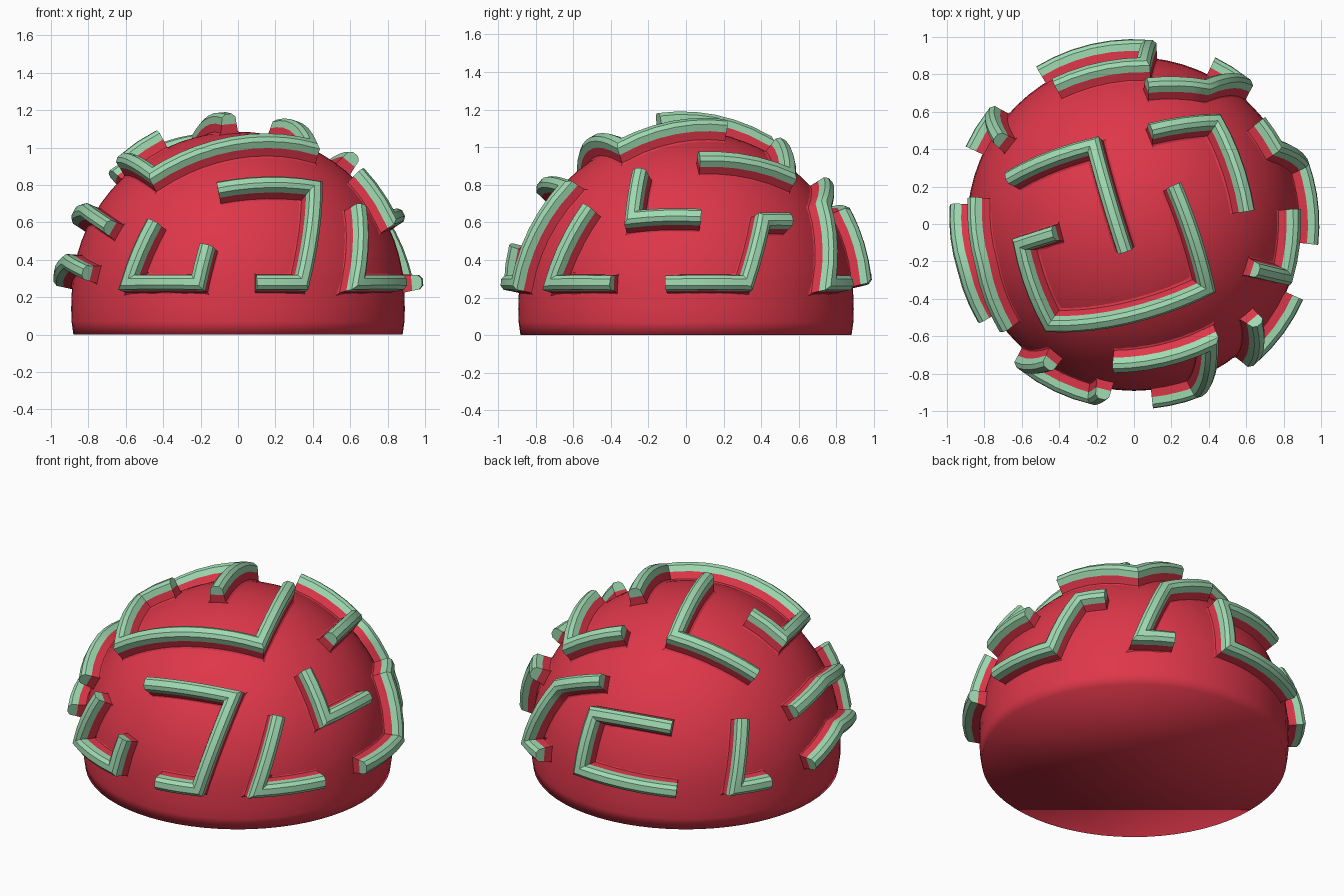
import bpy, bmesh, math
from mathutils import Vector

if "Cube" in bpy.data.objects:
    bpy.data.objects.remove(bpy.data.objects["Cube"])

CENTER = Vector((0, 0, 0.2))
DOME_R = 0.885
TOP_R = 0.98


def material(name, color):
    m = bpy.data.materials.new(name)
    m.diffuse_color = (*color, 1)
    m.use_nodes = True
    m.node_tree.nodes["Principled BSDF"].inputs["Base Color"].default_value = m.diffuse_color
    return m


red = material("coral red", (0.73, 0.038, 0.068))
green = material("mint green", (0.35, 0.70, 0.44))


def finish(bm, name, mats, angle):
    bmesh.ops.recalc_face_normals(bm, faces=bm.faces[:])
    mesh = bpy.data.meshes.new(name)
    bm.to_mesh(mesh)
    bm.free()
    obj = bpy.data.objects.new(name, mesh)
    bpy.context.collection.objects.link(obj)
    for m in mats:
        mesh.materials.append(m)
    bpy.ops.object.select_all(action='DESELECT')
    obj.select_set(True)
    bpy.context.view_layer.objects.active = obj
    bpy.ops.object.shade_smooth_by_angle(angle=math.radians(angle))
    return obj


# Dome body: short wall turning into a hemisphere, with a flat underside
def build_dome(segments=64, steps=18):
    profile = [(0.88, 0), (0.89, 0.07), (0.892, 0.14)]
    for i in range(steps):
        a = i / steps * math.pi / 2
        profile.append((0.89 * math.cos(a), 0.2 + DOME_R * math.sin(a)))
    bm = bmesh.new()
    rings = []
    for r, z in profile:
        rings.append([bm.verts.new((r * math.cos(t), r * math.sin(t), z))
                      for t in (math.tau * k / segments for k in range(segments))])
    for a, b in zip(rings, rings[1:]):
        for k in range(segments):
            j = (k + 1) % segments
            bm.faces.new((a[k], a[j], b[j], b[k]))
    tip = bm.verts.new((0, 0, 0.2 + DOME_R))
    for k in range(segments):
        bm.faces.new((rings[-1][k], rings[-1][(k + 1) % segments], tip))
    bm.faces.new(rings[0][::-1])
    finish(bm, "dome_body", [red], 100)


# Turn a point seen along one axis into a direction from the dome centre
def direction(side, a, b):
    if side == 'top':
        h = math.sqrt(max(TOP_R ** 2 - a * a - b * b, 0.0064))
        return Vector((a, b, h)).normalized()
    b -= CENTER.z
    depth = math.sqrt(max(TOP_R ** 2 - a * a - b * b, 0))
    v = (a, -depth, b) if side == 'front' else (depth, a, b)
    return Vector(v).normalized()


# Ridge section: (half-width offset, distance from the dome centre)
SECTION = [(-0.075, 0.872), (-0.048, 0.892), (-0.042, 0.937), (-0.038, 0.975),
           (-0.018, 0.993), (0.018, 0.993), (0.038, 0.975), (0.042, 0.937),
           (0.048, 0.892), (0.075, 0.872)]
GREEN_STRIPS = range(2, 7)


def build_ridge(name, side, points):
    corners = [direction(side, *p) for p in points]
    path = []
    for a, b in zip(corners, corners[1:]):
        n = max(2, round(a.angle(b) / 0.1))
        path += [a.lerp(b, i / n).normalized() for i in range(n)]
    path.append(corners[-1])

    bm = bmesh.new()
    rings = []
    last = len(path) - 1
    for i, n in enumerate(path):
        t_in = (path[i] - path[i - 1]) if i else (path[1] - path[0])
        t_out = (path[i + 1] - path[i]) if i < last else t_in
        s_in = n.cross(t_in).normalized()
        s_out = n.cross(t_out).normalized()
        across = (s_in + s_out).normalized()
        across /= max(across.dot(s_in), 0.5)      # mitred corner
        rings.append([bm.verts.new(CENTER + n * r + across * w) for w, r in SECTION])
    for a, b in zip(rings, rings[1:]):
        for k in range(len(SECTION) - 1):
            f = bm.faces.new((a[k], a[k + 1], b[k + 1], b[k]))
            f.material_index = int(k in GREEN_STRIPS)
        bm.faces.new((a[0], b[0], b[-1], a[-1]))
    # End caps: red foot below, green cap above
    for ring in (rings[0], rings[-1]):
        bm.faces.new(ring[:3] + ring[7:])
        bm.faces.new(ring[2:8]).material_index = 1
    finish(bm, name, [red, green], 40)


build_dome()

RIDGES = [
    ("crown_ridge_back", 'top', [(-0.68, 0.25), (-0.22, 0.43), (-0.05, -0.15)]),
    ("crown_ridge_front", 'top', [(-0.43, -0.05), (-0.62, -0.11), (-0.46, -0.55),
                                  (0.40, -0.35), (0.22, 0.21)]),
    ("crown_ridge_right", 'top', [(0.09, 0.51), (0.45, 0.56), (0.62, 0.07)]),
    ("back_right_ridge", 'top', [(0.07, 0.76), (0.39, 0.75), (0.60, 0.78), (0.43, 0.88)]),
    ("back_ridge", 'top', [(-0.43, 0.76), (0.05, 0.87), (0.08, 0.97), (-0.52, 0.84)]),
    ("back_left_ridge", 'top', [(-0.73, 0.46), (-0.78, 0.60), (-0.89, 0.41)]),
    ("left_upper_ridge", 'top', [(-0.87, 0.14), (-0.83, -0.22), (-0.70, -0.57)]),
    ("left_lower_ridge", 'top', [(-0.97, 0.10), (-0.93, -0.24), (-0.82, -0.52)]),
    ("front_left_ridge", 'front', [(-0.17, 0.48), (-0.22, 0.28), (-0.60, 0.28), (-0.46, 0.61)]),
    ("front_ridge", 'front', [(-0.11, 0.79), (0.42, 0.80), (0.35, 0.28), (0.10, 0.28)]),
    ("front_right_ridge", 'right', [(-0.40, 0.28), (-0.73, 0.28), (-0.53, 0.69)]),
    ("right_upper_ridge", 'right', [(-0.25, 0.88), (-0.29, 0.63), (0.08, 0.64)]),
    ("right_lower_ridge", 'right', [(-0.11, 0.28), (0.33, 0.28), (0.42, 0.62), (0.56, 0.62)]),
]
for ridge in RIDGES:
    build_ridge(*ridge)
